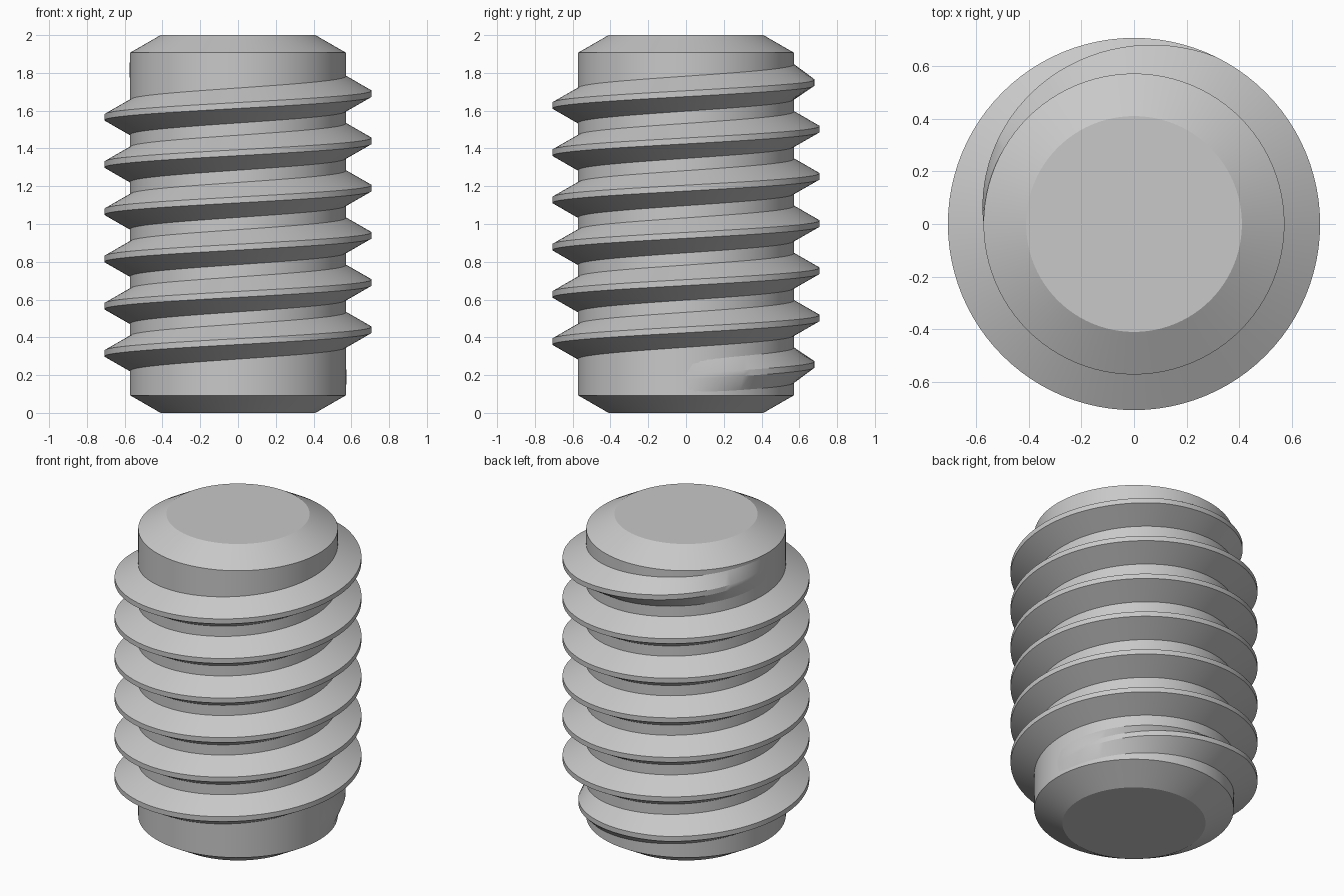
import bpy, bmesh, math

old = bpy.data.objects.get("Cube")
if old:
    bpy.data.objects.remove(old, do_unlink=True)

SEGMENTS = 96            # steps per full turn
PITCH = 0.25
OUTER = 0.707
CORE = OUTER - 0.625 * PITCH * math.sqrt(3) / 2
TIP = 0.41
HEIGHT = 2.0
CHAMFER = (CORE - TIP) * math.tan(math.radians(30))
START_Z = 0.19
TURNS = 6.5
TAPER = 0.32             # run-out length in turns

steel = bpy.data.materials.new("Grey steel")
steel.use_nodes = True
colour = (0.58, 0.58, 0.58, 1)
steel.diffuse_color = colour
steel.node_tree.nodes["Principled BSDF"].inputs["Base Color"].default_value = colour


def polar(radius, angle, z):
    return (radius * math.cos(angle), radius * math.sin(angle), z)


def loft(name, rings):
    """Join closed rings of points into one capped solid."""
    bm = bmesh.new()
    rows = [[bm.verts.new(p) for p in ring] for ring in rings]
    count = len(rows[0])
    for a, b in zip(rows, rows[1:]):
        for i in range(count):
            j = (i + 1) % count
            bm.faces.new((a[i], a[j], b[j], b[i]))
    bm.faces.new(rows[0][::-1])
    bm.faces.new(rows[-1])
    bmesh.ops.recalc_face_normals(bm, faces=bm.faces)
    mesh = bpy.data.meshes.new(name)
    bm.to_mesh(mesh)
    bm.free()
    mesh.materials.append(steel)
    obj = bpy.data.objects.new(name, mesh)
    bpy.context.collection.objects.link(obj)
    bpy.ops.object.select_all(action='DESELECT')
    obj.select_set(True)
    bpy.context.view_layer.objects.active = obj
    bpy.ops.object.shade_smooth_by_angle(angle=math.radians(25))
    return obj


# Cylindrical core with chamfered ends
profile = [(TIP, 0), (CORE, CHAMFER), (CORE, HEIGHT - CHAMFER), (TIP, HEIGHT)]
angles = [2 * math.pi * i / SEGMENTS for i in range(SEGMENTS)]
loft("threaded_core", [[polar(r, a, z) for a in angles] for r, z in profile])

# Helical ridge with a flat crest, fading into the core at both ends
rings = []
steps = int(TURNS * SEGMENTS)
root_half, crest_half = PITCH * 3 / 8, PITCH / 16
for i in range(steps + 1):
    turn = i / SEGMENTS
    fade = min(1, turn / TAPER, (TURNS - turn) / TAPER)
    crest = CORE + (OUTER - CORE) * fade
    root = CORE - 0.002
    z = START_Z + PITCH * turn
    a = 2 * math.pi * turn
    rings.append([polar(root, a, z - root_half), polar(crest, a, z - crest_half),
                  polar(crest, a, z + crest_half), polar(root, a, z + root_half)])
loft("helical_thread", rings)
